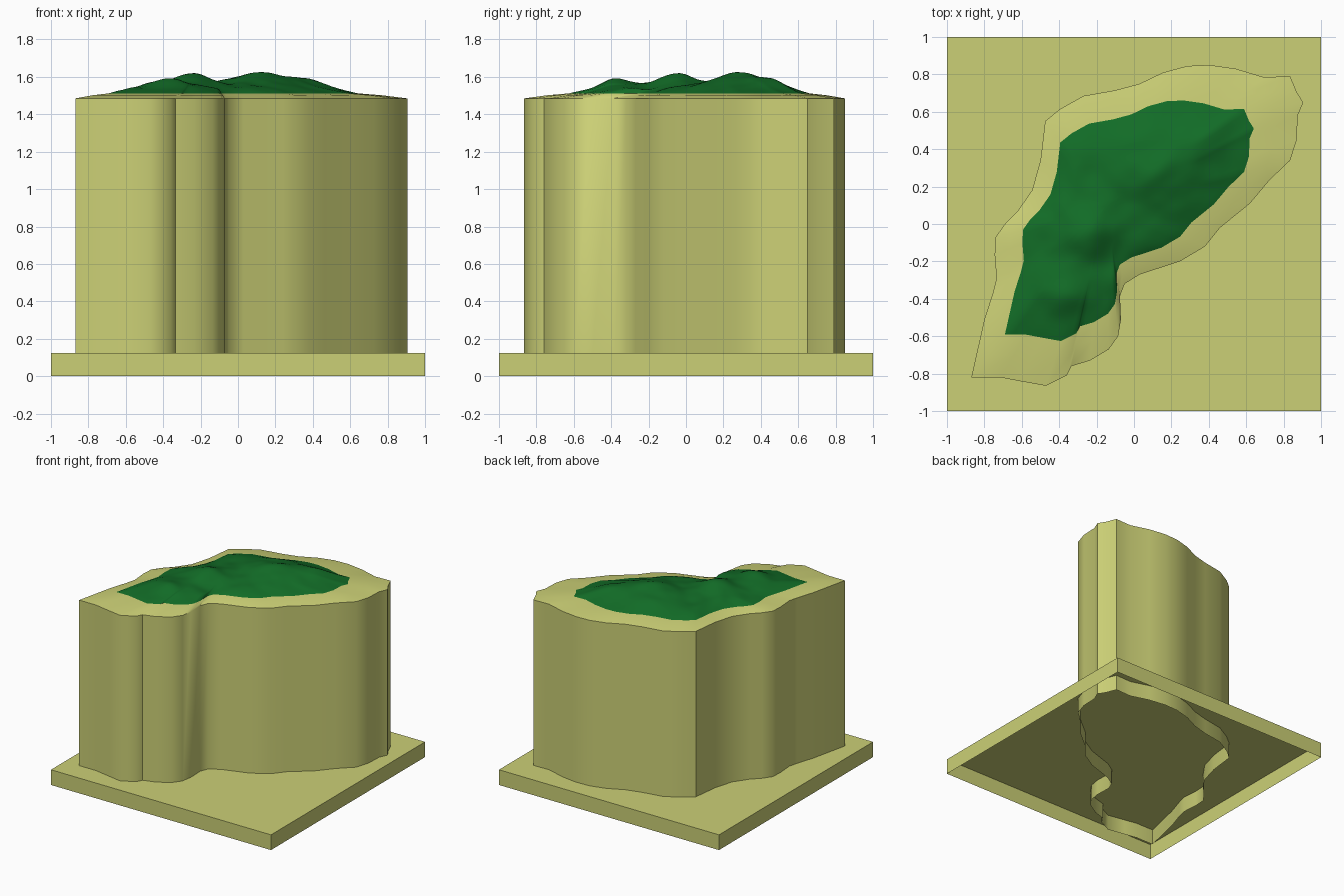
import bpy, bmesh
from math import exp, radians
from mathutils import Vector, noise

if "Cube" in bpy.data.objects:
    bpy.data.objects.remove(bpy.data.objects["Cube"])

# Clockwise shoreline of the island, seen from above
OUTLINE = [
    (-.87, -.82), (-.80, -.51), (-.755, -.37), (-.735, -.29), (-.745, -.165), (-.74, -.07),
    (-.69, 0), (-.625, .065), (-.545, .18), (-.50, .34), (-.475, .55), (-.395, .615),
    (-.27, .685), (-.10, .715), (.03, .75), (.155, .81), (.285, .845), (.405, .85),
    (.545, .83), (.695, .785), (.835, .79), (.87, .705), (.905, .65), (.875, .58),
    (.87, .45), (.835, .34), (.725, .235), (.62, .11), (.46, -.02), (.38, -.12),
    (.245, -.20), (.03, -.27), (-.05, -.32), (-.075, -.385), (-.07, -.51), (-.085, -.60),
    (-.135, -.67), (-.235, -.73), (-.335, -.76), (-.36, -.81), (-.47, -.865),
    (-.61, -.84), (-.715, -.82)][::-1]
CENTRE = Vector((-.152, .092))
INNER = .75          # the forest edge is the shoreline scaled about CENTRE
EDGE_Z = 1.512


def material(name, color):
    m = bpy.data.materials.new(name)
    m.diffuse_color = (*color, 1)
    m.use_nodes = True
    m.node_tree.nodes["Principled BSDF"].inputs["Base Color"].default_value = m.diffuse_color
    return m


def finish(name, bm, mat, angle):
    mesh = bpy.data.meshes.new(name)
    bm.to_mesh(mesh)
    bm.free()
    ob = bpy.data.objects.new(name, mesh)
    bpy.context.collection.objects.link(ob)
    mesh.materials.append(mat)
    bpy.ops.object.select_all(action='DESELECT')
    ob.select_set(True)
    bpy.context.view_layer.objects.active = ob
    bpy.ops.object.shade_smooth_by_angle(angle=radians(angle))
    return ob


def loft(bm, rings):
    """Bridge closed counter-clockwise rings in order; returns the last ring."""
    prev = None
    for ring in rings:
        cur = [bm.verts.new(p) for p in ring]
        if prev:
            n = len(cur)
            for i in range(n):
                j = (i + 1) % n
                bm.faces.new((prev[i], prev[j], cur[j], cur[i]))
        prev = cur
    return prev


def scaled(points, t):
    return [CENTRE + (Vector(p) - CENTRE) * t for p in points]


def subdivide(points, n):
    out = []
    for a, b in zip(points, points[1:] + points[:1]):
        out += [Vector(a).lerp(Vector(b), k / n) for k in range(n)]
    return out


# Hills: x, y, height, radius
HILLS = [(-.24, -.05, .075, .10), (-.37, -.37, .042, .09), (.13, .23, .052, .10),
         (.03, .38, .035, .12), (.28, .38, .042, .10), (.42, .50, .035, .09),
         (-.08, .20, .02, .10), (-.12, -.17, -.03, .07)]


def height(p, t):
    f = min(1, (1 - t / INNER) / .4)
    f = f * (2 - f)
    h = .035 + sum(a * exp(-((p.x - x) ** 2 + (p.y - y) ** 2) / (2 * r * r))
                   for x, y, a, r in HILLS)
    h += .010 * noise.noise(Vector((p.x * 9, p.y * 9, 3)))
    return EDGE_Z + f * h


sand = material("sand", (.6, .63, .18))
forest = material("forest", (.006, .15, .02))

# Base plate: square slab, open underneath
bm = bmesh.new()
square = [(-1, -1), (1, -1), (1, 1), (-1, 1)]
bm.faces.new(loft(bm, [[(x, y, z) for x, y in square] for z in (0, .125)]))
finish("base_plate", bm, sand, 30)

# Island column: vertical cliff with a gently rising beach on top
bm = bmesh.new()
profile = [(1, 0), (1, 1.485), (.87, 1.502), (INNER, EDGE_Z)]
loft(bm, [[(p.x, p.y, z) for p in scaled(OUTLINE, t)] for t, z in profile])
finish("island_column", bm, sand, 40)

# Forested hills: height field in concentric shoreline rings
bm = bmesh.new()
fine = subdivide(OUTLINE, 3)
STEPS = 28
rings = []
for k in range(STEPS):
    t = INNER * (1 - k / STEPS)
    rings.append([(p.x, p.y, height(p, t)) for p in scaled(fine, t)])
last = loft(bm, rings)
peak = bm.verts.new((CENTRE.x, CENTRE.y, height(CENTRE, 0)))
for a, b in zip(last, last[1:] + last[:1]):
    bm.faces.new((a, b, peak))
finish("forest_hills", bm, forest, 60)
